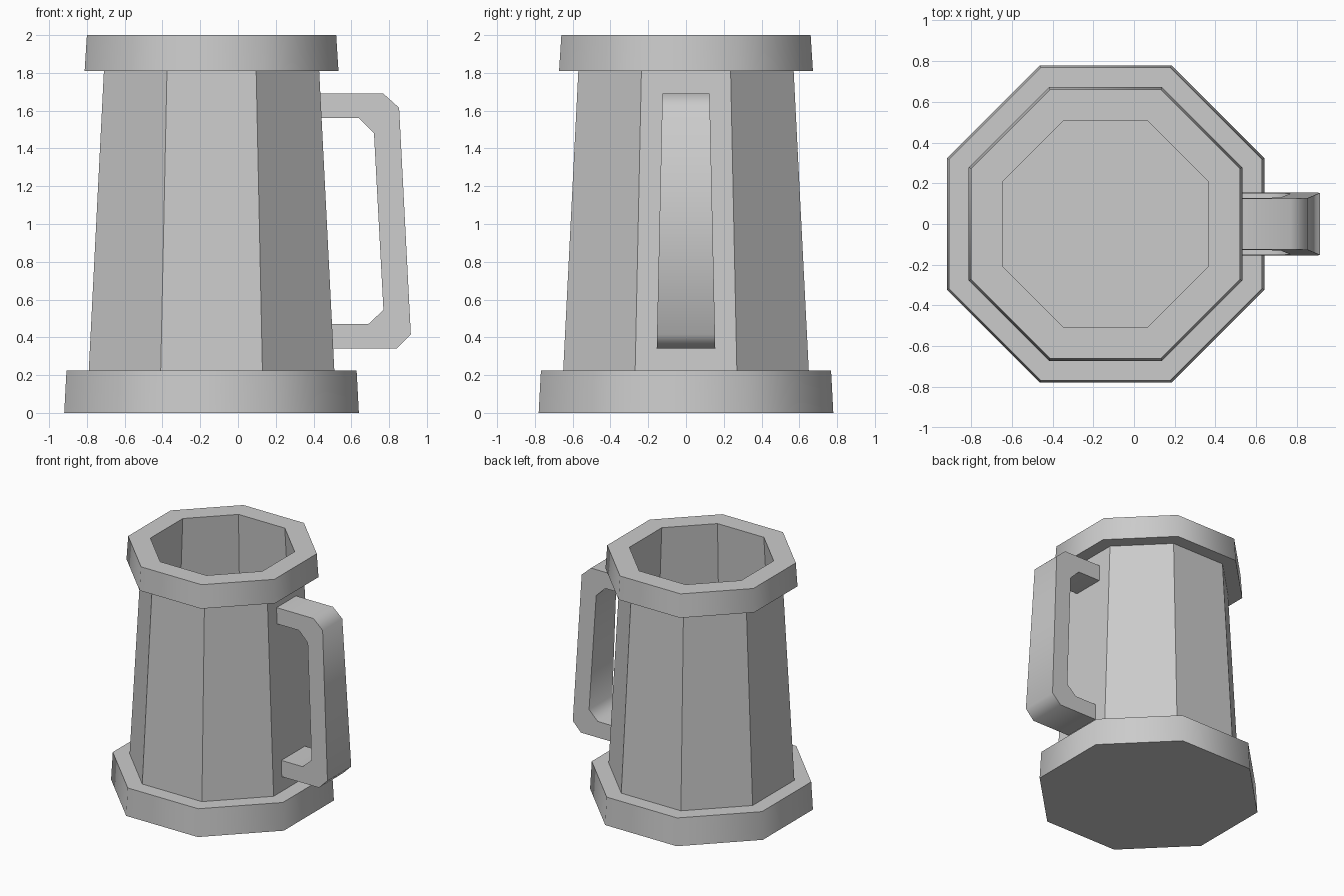
import bpy, bmesh, math

old = bpy.data.objects.get("Cube")
if old:
    bpy.data.objects.remove(old, do_unlink=True)

SIDES = 8
CENTRE_X = -0.14

grey = bpy.data.materials.new("plain grey")
grey.use_nodes = True
colour = (0.6, 0.6, 0.6, 1)
grey.diffuse_color = colour
grey.node_tree.nodes["Principled BSDF"].inputs["Base Color"].default_value = colour


def finish(bm, name, smooth):
    mesh = bpy.data.meshes.new(name)
    bm.to_mesh(mesh)
    bm.free()
    mesh.materials.append(grey)
    obj = bpy.data.objects.new(name, mesh)
    bpy.context.collection.objects.link(obj)
    if smooth:
        bpy.ops.object.select_all(action='DESELECT')
        obj.select_set(True)
        bpy.context.view_layer.objects.active = obj
        bpy.ops.object.shade_smooth_by_angle(angle=math.radians(50))
    return obj


def octagon_shell(name, profile, cap_start=False, cap_end=False, smooth=False):
    """Sweep (apothem, z) points round the axis; outside is right of the path."""
    bm = bmesh.new()
    rings = []
    for apothem, z in profile:
        r = apothem / math.cos(math.pi / SIDES)
        angles = [(i + 0.5) * math.tau / SIDES for i in range(SIDES)]
        rings.append([bm.verts.new((CENTRE_X + r * math.cos(a), r * math.sin(a), z))
                      for a in angles])
    for low, high in zip(rings, rings[1:]):
        for i in range(SIDES):
            j = (i + 1) % SIDES
            bm.faces.new((low[i], low[j], high[j], high[i]))
    if cap_start:
        bm.faces.new(rings[0][::-1])
    if cap_end:
        bm.faces.new(rings[-1])
    return finish(bm, name, smooth)


# Foot, tapered wall, lip, and hollow inside with a floor
octagon_shell("base_band", [(0.78, 0), (0.768, 0.225), (0.65, 0.225)],
              cap_start=True, smooth=True)
octagon_shell("body_wall", [(0.65, 0.225), (0.57, 1.81)])
octagon_shell("rim_band", [(0.57, 1.81), (0.672, 1.81), (0.66, 2), (0.505, 2)],
              smooth=True)
octagon_shell("inner_wall", [(0.505, 2), (0.595, 0.225)], cap_end=True)

# Handle: outer and inner outlines, wider towards the bottom
outer = [(0.41, 1.69), (0.77, 1.69), (0.853, 1.615), (0.915, 0.415), (0.84, 0.34), (0.48, 0.34)]
inner = [(0.41, 1.56), (0.64, 1.56), (0.72, 1.48), (0.77, 0.545), (0.69, 0.47), (0.48, 0.47)]


def half_width(z):
    return 0.155 - (z - 0.34) * 0.022


bm = bmesh.new()
sections = []
for (xo, zo), (xi, zi) in zip(outer, inner):
    corners = [(xo, -1, zo), (xo, 1, zo), (xi, 1, zi), (xi, -1, zi)]
    sections.append([bm.verts.new((x, s * half_width(z), z)) for x, s, z in corners])
for a, b in zip(sections, sections[1:]):
    for i in range(4):
        j = (i + 1) % 4
        bm.faces.new((a[i], a[j], b[j], b[i]))
bm.faces.new(sections[0])
bm.faces.new(sections[-1])
bmesh.ops.recalc_face_normals(bm, faces=bm.faces)
finish(bm, "handle", True)
